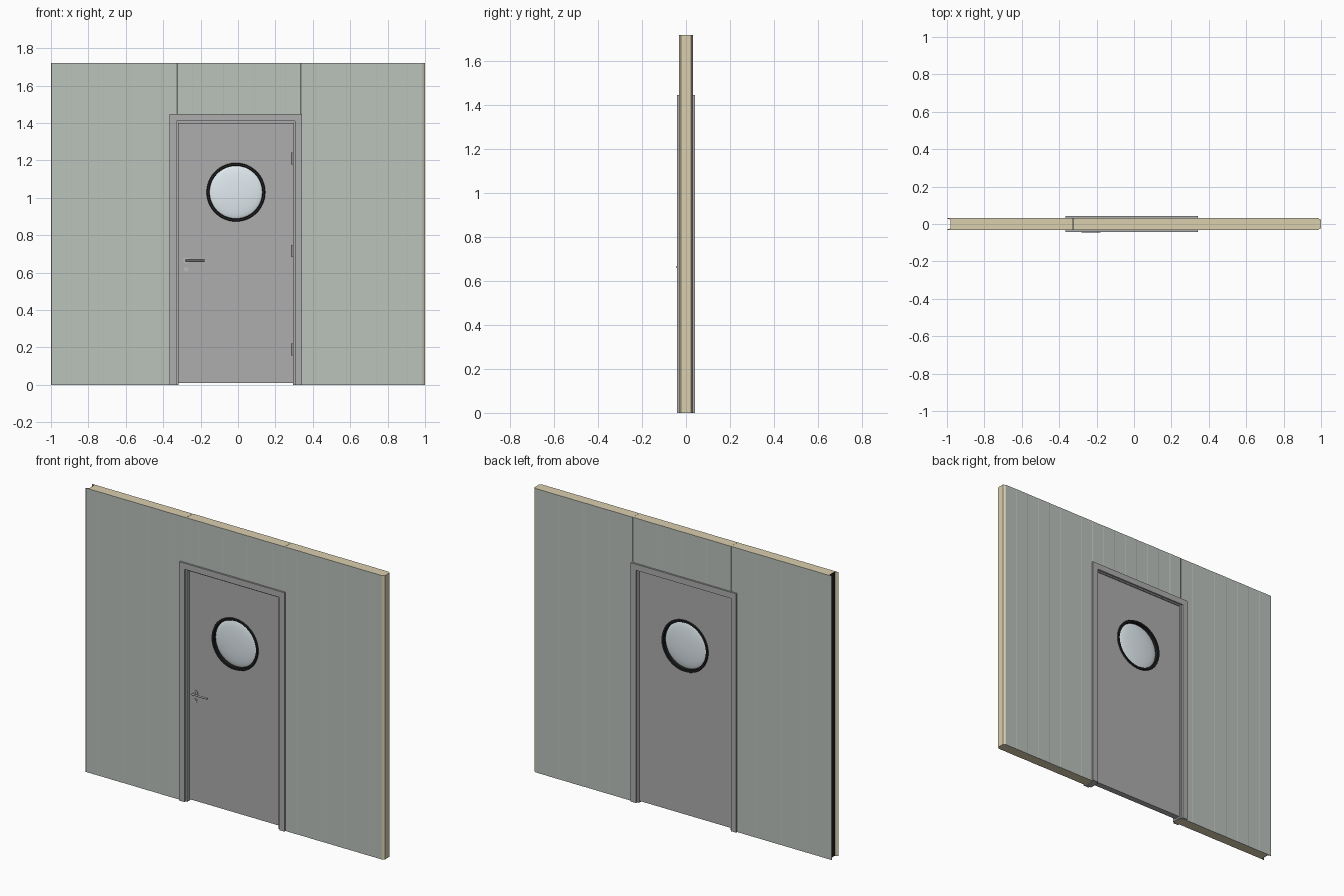
import bpy, bmesh, math
from mathutils import Matrix, Vector

if "Cube" in bpy.data.objects:
    bpy.data.objects.remove(bpy.data.objects["Cube"])


def material(name, rgb):
    m = bpy.data.materials.new(name)
    m.diffuse_color = (*rgb, 1)
    m.use_nodes = True
    m.node_tree.nodes["Principled BSDF"].inputs["Base Color"].default_value = m.diffuse_color
    return m


SKIN = material("painted_sheet", (0.50, 0.54, 0.50))
CORE = material("foam_core", (0.70, 0.62, 0.42))
GREY = material("door_grey", (0.42, 0.42, 0.42))
RUBBER = material("black_rubber", (0.015, 0.015, 0.015))
GLASS = material("glass", (0.75, 0.83, 0.87))
STEEL = material("steel", (0.5, 0.5, 0.5))


def prism(name, pts, vec, mat):
    """Extrude a planar outline along vec."""
    bm = bmesh.new()
    face = bm.faces.new([bm.verts.new(p) for p in pts])
    ext = bmesh.ops.extrude_face_region(bm, geom=[face])
    bmesh.ops.translate(bm, vec=Vector(vec),
                        verts=[g for g in ext["geom"] if isinstance(g, bmesh.types.BMVert)])
    bmesh.ops.recalc_face_normals(bm, faces=bm.faces)
    return finish(name, bm, mat)


def finish(name, bm, mat):
    me = bpy.data.meshes.new(name)
    bm.to_mesh(me)
    bm.free()
    ob = bpy.data.objects.new(name, me)
    bpy.context.collection.objects.link(ob)
    me.materials.append(mat)
    return ob


def upright(name, xy, z0, z1, mat):
    return prism(name, [(x, y, z0) for x, y in xy], (0, 0, z1 - z0), mat)


def box(name, x0, x1, y0, y1, z0, z1, mat):
    return upright(name, [(x0, y0), (x1, y0), (x1, y1), (x0, y1)], z0, z1, mat)


def smooth(ob):
    bpy.ops.object.select_all(action='DESELECT')
    ob.select_set(True)
    bpy.context.view_layer.objects.active = ob
    bpy.ops.object.shade_smooth_by_angle(angle=math.radians(35))


def rod(name, a, b, r, mat, n=32):
    """Cylinder between two points."""
    a, b = Vector(a), Vector(b)
    bm = bmesh.new()
    rot = (b - a).to_track_quat('Z', 'Y').to_matrix().to_4x4()
    bmesh.ops.create_cone(bm, cap_ends=True, segments=n, radius1=r, radius2=r,
                          depth=(b - a).length,
                          matrix=Matrix.Translation((a + b) / 2) @ rot)
    ob = finish(name, bm, mat)
    smooth(ob)
    return ob


def arch(name, outer, inner, top_out, top_in, y0, y1, mat):
    """Inverted U around the doorway."""
    pts = [(-outer, 0), (-outer, top_out), (outer, top_out), (outer, 0),
           (inner, 0), (inner, top_in), (-inner, top_in), (-inner, 0)]
    return prism(name, [(CX + x, y0, z) for x, z in pts], (0, y1 - y0, 0), mat)


CX = -0.012          # doorway centre
H, JL, JR = 1.72, -0.325, 0.335
T, S = 0.032, 0.0015  # half wall thickness, sheet thickness
LINTEL = 1.42

# Foam cores: groove on the left end, tongue on the right end
c = T - S
upright("left_panel_core", [(-1, -c), (JL, -c), (JL, c), (-1, c), (-0.98, 0.023), (-0.98, -0.023)],
        0, H, CORE)
box("middle_panel_core", JL + 0.001, JR - 0.001, -c, c, LINTEL, H, CORE)
upright("right_panel_core", [(JR, -c), (0.985, -c), (1, -0.022), (1, 0.022), (0.985, c), (JR, c)],
        0, H, CORE)
box("groove_seal", -0.981, -0.978, -0.024, 0.024, 0, H, RUBBER)


def skin(name, x0, x1, side, z0):
    """Metal sheet with shallow vertical ribs."""
    n = 8
    step = (x1 - x0) / n
    pts = [(x0, side * c)]
    for i in range(n):
        y = side * (T if i % 2 == 0 else T - 0.0008)
        a = x0 + i * step
        pts += [(a + 0.002, y), (a + step - 0.002, y)]
    pts.append((x1, side * c))
    upright(name, pts, z0, H, SKIN)


for side, label in ((-1, "front"), (1, "back")):
    skin(label + "_left_skin", -1, JL, side, 0)
    skin(label + "_middle_skin", JL, JR, side, LINTEL)
    skin(label + "_right_skin", JR, 0.987, side, 0)
    # Casing on each wall face
    y0, y1 = sorted((side * 0.030, side * 0.042))
    arch(label + "_casing", 0.353, 0.318, 1.447, 1.41, y0, y1, GREY)
arch("door_jamb", 0.346, 0.3065, 1.43, 1.402, -0.031, 0.031, GREY)

# Door leaf with a round opening
leaf = box("door_leaf", CX - 0.306, CX + 0.306, -0.012, 0.025, 0.01, 1.401, GREY)
WX, WZ, WR = -0.011, 1.03, 0.143
cutter = rod("window_cutter", (WX, -0.1, WZ), (WX, 0.1, WZ), 0.148, GREY, 64)
mod = leaf.modifiers.new("window_hole", 'BOOLEAN')
mod.object = cutter
mod.operation = 'DIFFERENCE'
mod.solver = 'EXACT'
bpy.context.view_layer.objects.active = leaf
bpy.ops.object.modifier_apply(modifier=mod.name)
bpy.data.objects.remove(cutter)

# Bulged glass
bm = bmesh.new()
bmesh.ops.create_uvsphere(bm, u_segments=64, v_segments=24, radius=1,
                          matrix=Matrix.Translation((WX, 0.0065, WZ))
                          @ Matrix.Diagonal((WR, 0.018, WR, 1))
                          @ Matrix.Rotation(math.pi / 2, 4, 'X'))
smooth(finish("window_glass", bm, GLASS))

# Rubber ring turned around the window axis
bm = bmesh.new()
prof = [(0.141, -0.014), (0.144, -0.018), (0.154, -0.018), (0.157, -0.012),
        (0.157, 0.025), (0.154, 0.031), (0.144, 0.031), (0.141, 0.027)]
vs = [bm.verts.new((WX + r, y, WZ)) for r, y in prof]
es = [bm.edges.new((vs[i], vs[(i + 1) % len(vs)])) for i in range(len(vs))]
bmesh.ops.spin(bm, geom=vs + es, cent=(WX, 0, WZ), axis=(0, 1, 0), angle=math.tau,
               steps=64, use_merge=False)
bmesh.ops.remove_doubles(bm, verts=bm.verts, dist=1e-5)
bmesh.ops.recalc_face_normals(bm, faces=bm.faces)
smooth(finish("window_ring", bm, RUBBER))

# Lever handle and lock
HX, HZ = -0.277, 0.665
rod("handle_rose", (HX, -0.011, HZ), (HX, -0.017, HZ), 0.017, STEEL)
rod("handle_neck", (HX, -0.011, HZ), (HX, -0.040, HZ), 0.006, STEEL)
rod("handle_lever", (HX - 0.005, -0.040, HZ), (HX + 0.097, -0.040, HZ), 0.005, STEEL)
rod("lock_rose", (HX, -0.011, HZ - 0.048), (HX, -0.016, HZ - 0.048), 0.012, STEEL)
rod("lock_cylinder", (HX, -0.011, HZ - 0.048), (HX, -0.018, HZ - 0.048), 0.005, STEEL)

# Hinges
for i, z in enumerate((0.19, 0.715, 1.21)):
    rod(f"hinge_{i}", (0.293, -0.016, z - 0.032), (0.293, -0.016, z + 0.032), 0.006, STEEL, 16)
